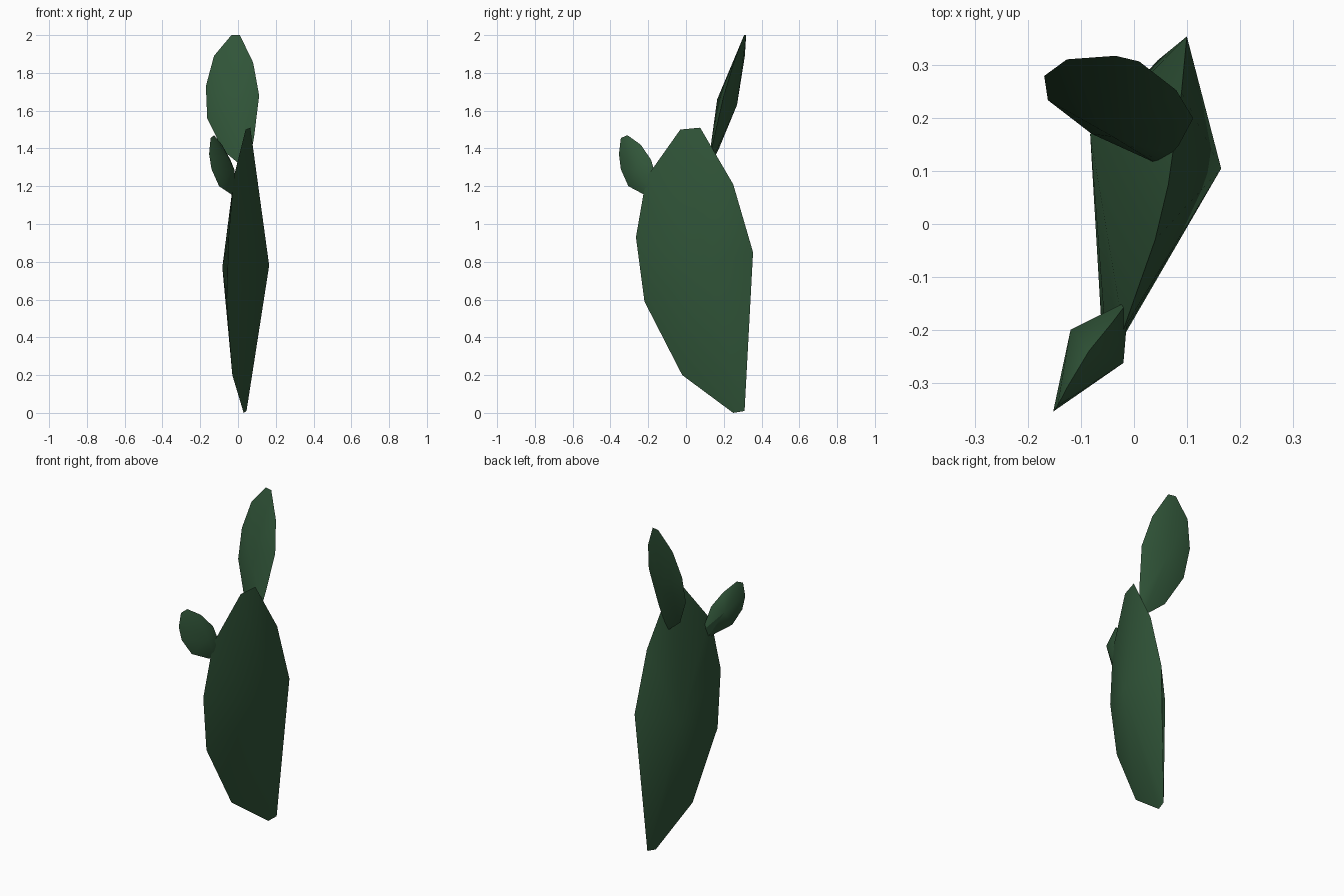
import bpy, bmesh, math

cube = bpy.data.objects.get("Cube")
if cube:
    bpy.data.objects.remove(cube)

# Single green skin colour
green = bpy.data.materials.new("cactus_green")
green.use_nodes = True
colour = (0.03, 0.09, 0.04, 1)
green.diffuse_color = colour
bsdf = green.node_tree.nodes["Principled BSDF"]
bsdf.inputs["Base Color"].default_value = colour
bsdf.inputs["Roughness"].default_value = 0.8


def make_pad(name, rim, bulges):
    """Flat pad: a rim of points swelling to one peak on each side."""
    bm = bmesh.new()
    ring = [bm.verts.new(p) for p in rim]
    for peak in bulges:
        tip = bm.verts.new(peak)
        for a, b in zip(ring, ring[1:] + ring[:1]):
            bm.faces.new((a, b, tip))
    bmesh.ops.recalc_face_normals(bm, faces=bm.faces)
    mesh = bpy.data.meshes.new(name)
    bm.to_mesh(mesh)
    bm.free()
    mesh.materials.append(green)
    pad = bpy.data.objects.new(name, mesh)
    bpy.context.collection.objects.link(pad)
    bpy.ops.object.select_all(action="DESELECT")
    pad.select_set(True)
    bpy.context.view_layer.objects.active = pad
    bpy.ops.object.shade_smooth_by_angle(angle=math.radians(35))
    return pad


# Large main pad
make_pad("main_pad", [
    (0.03, 0.25, 0), (0.045, 0.31, 0.01), (0.1, 0.355, 0.85),
    (0.09, 0.25, 1.21), (0.065, 0.075, 1.51), (0.04, -0.03, 1.5),
    (-0.02, -0.2, 1.26), (-0.03, -0.225, 1.16), (-0.05, -0.265, 0.93),
    (-0.06, -0.22, 0.59), (-0.03, -0.02, 0.2),
], [(0.165, 0.105, 0.78), (-0.083, 0.17, 0.77)])

# Upper pad: its rim lies in one leaning plane
rim_xz = [(-0.035, 2), (0.01, 2), (0.08, 1.855), (0.112, 1.68),
          (0.085, 1.46), (0.07, 1.38), (0.055, 1.305), (0.04, 1.29),
          (-0.08, 1.39), (-0.163, 1.56), (-0.17, 1.73), (-0.127, 1.89)]
make_pad("upper_pad",
         [(x, 0.31 - 0.238 * x + 0.26 * (z - 2), z) for x, z in rim_xz],
         [(-0.04, 0.165, 1.66), (-0.02, 0.27, 1.63)])

# Small front pad
make_pad("small_pad", [
    (-0.153, -0.355, 1.37), (-0.145, -0.345, 1.455), (-0.127, -0.31, 1.47),
    (-0.085, -0.24, 1.42), (-0.04, -0.185, 1.34), (-0.01, -0.145, 1.2),
    (-0.02, -0.17, 1.14), (-0.04, -0.23, 1.16), (-0.1, -0.305, 1.2),
    (-0.14, -0.345, 1.29),
], [(-0.02, -0.263, 1.29), (-0.12, -0.2, 1.32)])
